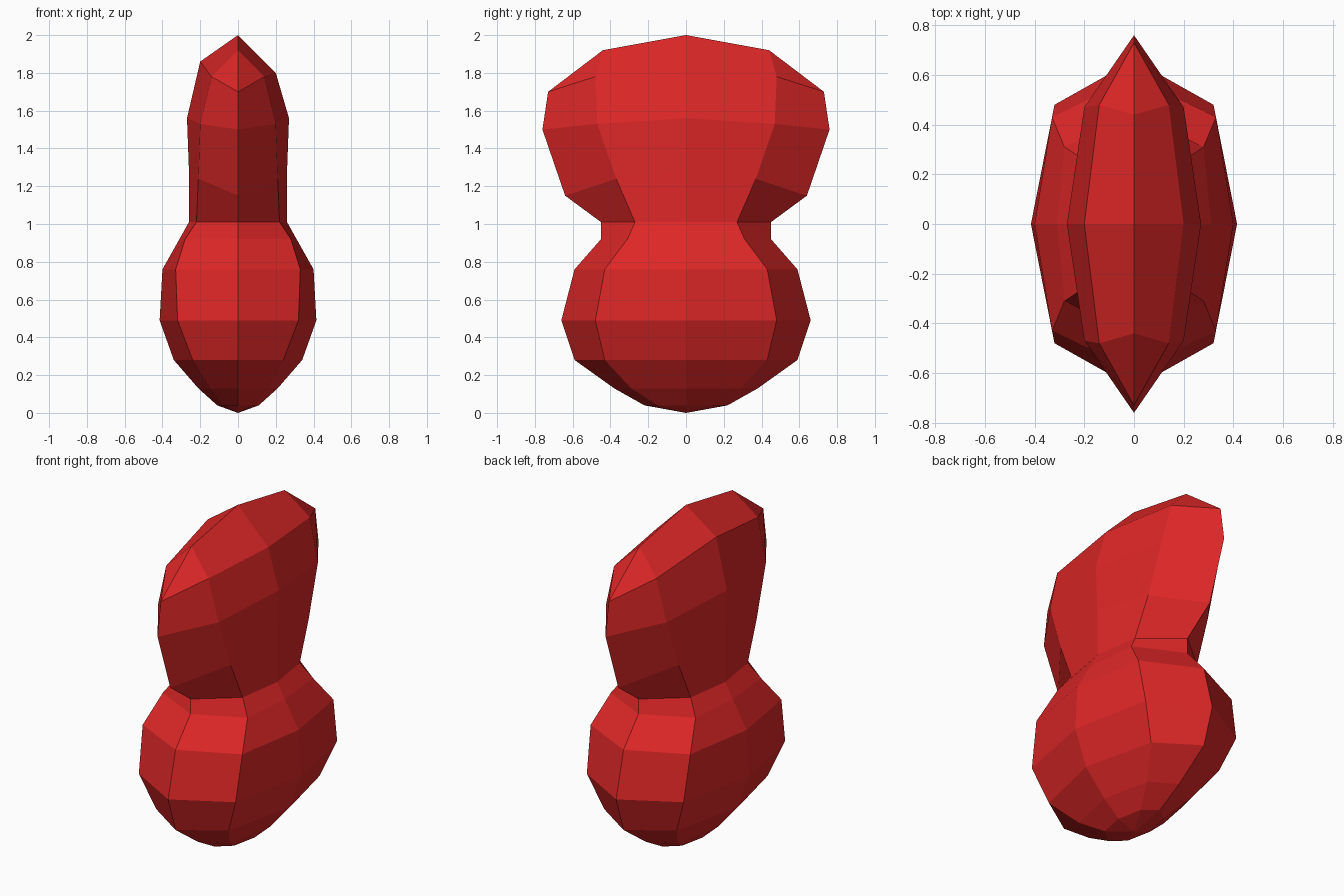
import bpy
import bmesh

# Remove the default object
default_cube = bpy.data.objects.get("Cube")
if default_cube:
    bpy.data.objects.remove(default_cube, do_unlink=True)


def make_material(name, colour):
    material = bpy.data.materials.new(name)
    material.use_nodes = True
    material.diffuse_color = colour
    shader = material.node_tree.nodes["Principled BSDF"]
    shader.inputs["Base Color"].default_value = colour
    return material


def add_ring(mesh, tip, corner, side, left_side_z=None):
    """Eight-sided loop: tip is (y, z), corner is (x, y, z), side is (x, z)."""
    tip_y, tip_z = tip
    corner_x, corner_y, corner_z = corner
    side_x, side_z = side
    left_z = left_side_z or side_z
    points = [
        (side_x, 0, side_z),
        (corner_x, corner_y, corner_z),
        (0, tip_y, tip_z),
        (-corner_x, corner_y, corner_z),
        (-side_x, 0, left_z),
        (-corner_x, -corner_y, corner_z),
        (0, -tip_y, tip_z),
        (corner_x, -corner_y, corner_z),
    ]
    return [mesh.verts.new(point) for point in points]


def bridge(mesh, lower, upper):
    count = len(lower)
    for i in range(count):
        j = (i + 1) % count
        mesh.faces.new((lower[i], lower[j], upper[j], upper[i]))


mesh = bmesh.new()

# Rounded lower body, level rings from the base up to the neck
lower_profile = [
    # height, tip y, corner x, corner y, side x
    (0.04, 0.22, 0.08, 0.15, 0.11),
    (0.13, 0.38, 0.15, 0.29, 0.21),
    (0.28, 0.59, 0.24, 0.43, 0.34),
    (0.49, 0.66, 0.32, 0.48, 0.415),
    (0.76, 0.59, 0.33, 0.43, 0.40),
    (0.92, 0.45, 0.28, 0.31, 0.31),
    (1.01, 0.45, 0.22, 0.27, 0.26),
]
rings = [
    add_ring(mesh, (tip_y, z), (corner_x, corner_y, z), (side_x, z))
    for z, tip_y, corner_x, corner_y, side_x in lower_profile
]

# Flared upper crest, whose rings droop towards the front and back tips
rings.append(add_ring(mesh, tip=(0.64, 1.15), corner=(0.21, 0.37, 1.24), side=(0.26, 1.29)))
rings.append(add_ring(mesh, tip=(0.76, 1.50), corner=(0.20, 0.47, 1.53), side=(0.27, 1.56)))
rings.append(add_ring(mesh, tip=(0.73, 1.70), corner=(0.14, 0.48, 1.78), side=(0.20, 1.80),
                      left_side_z=1.86))

for lower, upper in zip(rings, rings[1:]):
    bridge(mesh, lower, upper)

# Pointed base
base = mesh.verts.new((0, 0, 0))
first = rings[0]
for i, vert in enumerate(first):
    mesh.faces.new((first[(i + 1) % len(first)], vert, base))

# Sharp ridge along the top of the crest
apex = mesh.verts.new((0, 0, 2))
back = mesh.verts.new((0, 0.44, 1.92))
front = mesh.verts.new((0, -0.44, 1.92))
right, back_right, back_tip, back_left, left, front_left, front_tip, front_right = rings[-1]
for face in [
    (right, back_right, back, apex),
    (back_right, back_tip, back),
    (back_tip, back_left, back),
    (back_left, left, apex, back),
    (left, front_left, front, apex),
    (front_left, front_tip, front),
    (front_tip, front_right, front),
    (front_right, right, apex, front),
]:
    mesh.faces.new(face)

bmesh.ops.recalc_face_normals(mesh, faces=mesh.faces)

# Flat-shaded red body
data = bpy.data.meshes.new("body")
mesh.to_mesh(data)
mesh.free()
data.materials.append(make_material("red", (0.73, 0.02, 0.02, 1)))
body = bpy.data.objects.new("body", data)
bpy.context.collection.objects.link(body)
